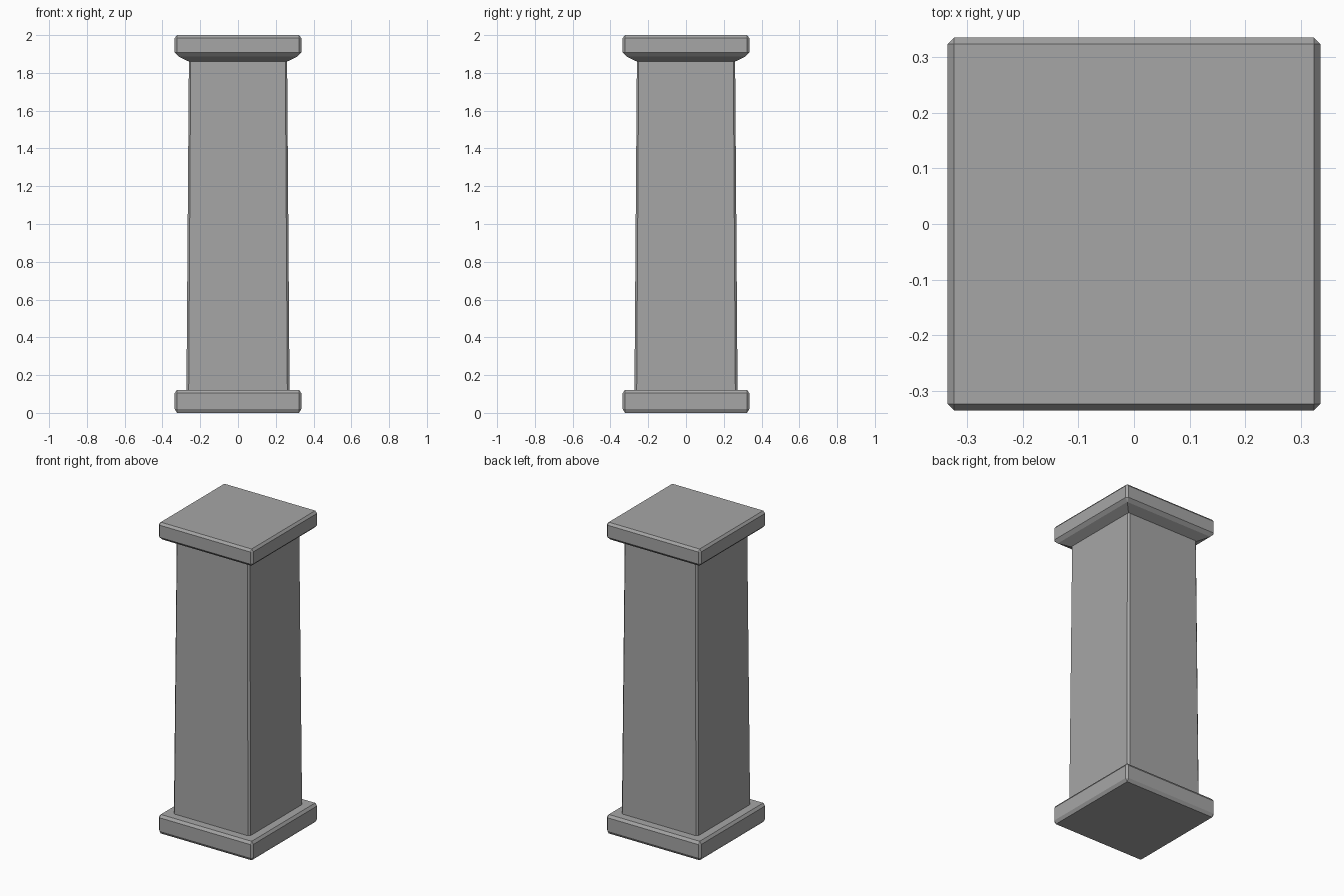
import bpy
import bmesh

cube = bpy.data.objects.get("Cube")
if cube:
    bpy.data.objects.remove(cube, do_unlink=True)

stone = bpy.data.materials.new("grey_stone")
stone.use_nodes = True
grey = (0.38, 0.38, 0.38, 1)
stone.diffuse_color = grey
bsdf = next(n for n in stone.node_tree.nodes if n.type == 'BSDF_PRINCIPLED')
bsdf.inputs["Base Color"].default_value = grey


def square_ring(half, cut, z):
    """Corner points of a square whose corners are cut off."""
    inner = half - cut
    return {(sx * a, sy * b, z) for sx in (-1, 1) for sy in (-1, 1)
            for a, b in ((half, inner), (inner, half))}


def convex_part(name, rings):
    """Convex block through a stack of square rings (half width, cut, z)."""
    bm = bmesh.new()
    for ring in rings:
        for co in sorted(square_ring(*ring)):
            bm.verts.new(co)
    bmesh.ops.convex_hull(bm, input=bm.verts[:])
    bmesh.ops.dissolve_limit(bm, angle_limit=0.01, verts=bm.verts[:], edges=bm.edges[:])
    bmesh.ops.recalc_face_normals(bm, faces=bm.faces[:])
    mesh = bpy.data.meshes.new(name)
    bm.to_mesh(mesh)
    bm.free()
    mesh.materials.append(stone)
    obj = bpy.data.objects.new(name, mesh)
    bpy.context.collection.objects.link(obj)
    return obj


WIDE, EDGE = 0.335, 0.012
FLAT = WIDE - EDGE

# Bevelled foot slab
convex_part("base", [(FLAT, 0, 0), (WIDE, EDGE, 0.02),
                     (WIDE, EDGE, 0.105), (FLAT, 0, 0.122)])

# Slightly tapered shaft
convex_part("shaft", [(0.273, EDGE, 0.11), (0.26, EDGE * 0.8, 1.87)])

# Bevelled top slab with sloping underside
convex_part("cap", [(0.26, 0, 1.86), (0.315, 0, 1.887), (WIDE, EDGE, 1.907),
                    (WIDE, EDGE, 1.985), (FLAT, 0, 2.0)])
